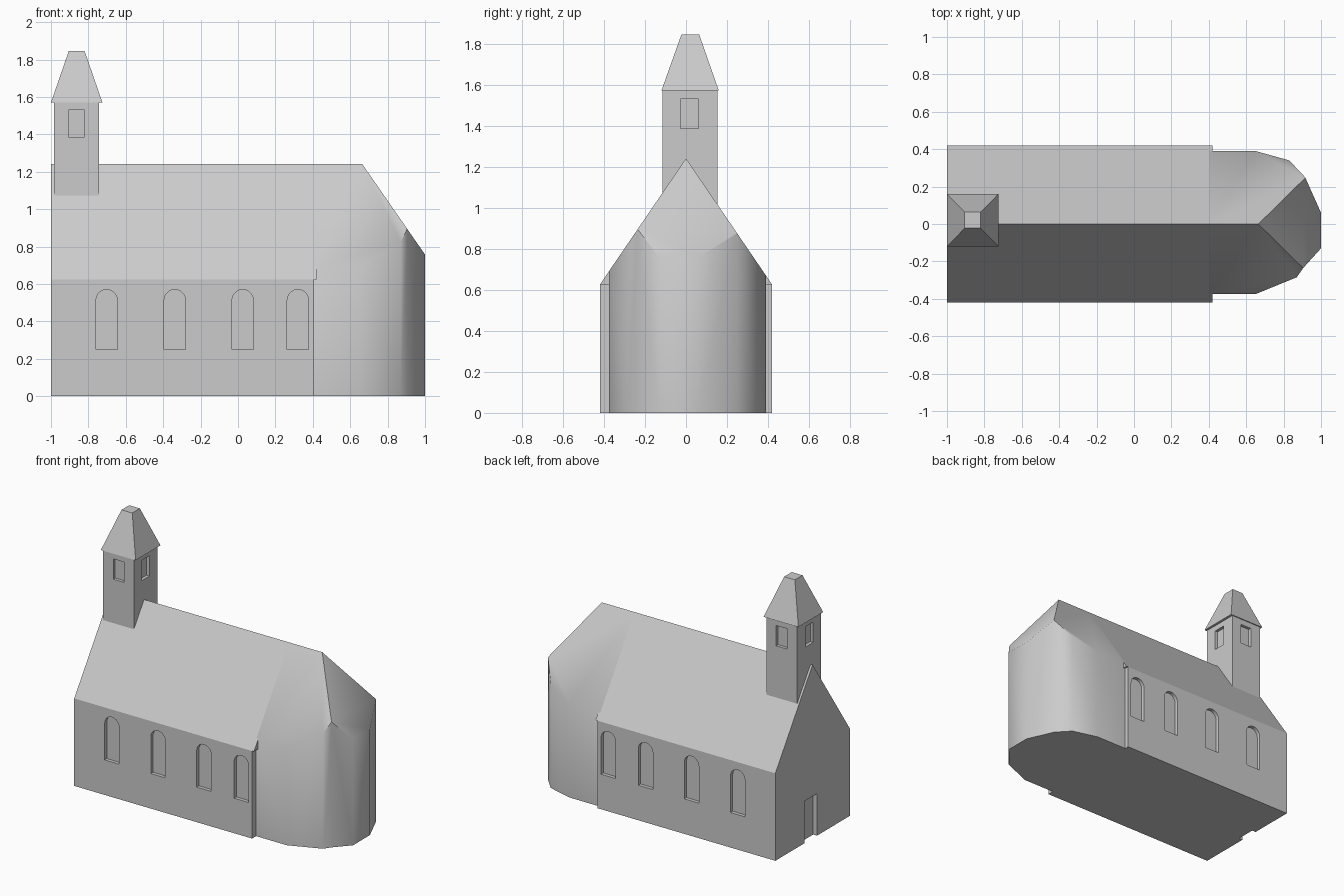
import bpy, bmesh, math
from mathutils import Vector

if "Cube" in bpy.data.objects:
    bpy.data.objects.remove(bpy.data.objects["Cube"])

EAVE, RIDGE, HALF = 0.625, 1.24, 0.42
SLOPE = (RIDGE - EAVE) / HALF

stone = bpy.data.materials.new("light_grey")
stone.diffuse_color = (0.6, 0.6, 0.6, 1)
stone.use_nodes = True
stone.node_tree.nodes["Principled BSDF"].inputs["Base Color"].default_value = stone.diffuse_color


def make(name, bm):
    bmesh.ops.recalc_face_normals(bm, faces=bm.faces)
    mesh = bpy.data.meshes.new(name)
    bm.to_mesh(mesh)
    bm.free()
    mesh.materials.append(stone)
    ob = bpy.data.objects.new(name, mesh)
    bpy.context.collection.objects.link(ob)
    return ob


def loft(name, lower, upper):
    """Solid between two matching outlines."""
    bm = bmesh.new()
    a = [bm.verts.new(p) for p in lower]
    b = [bm.verts.new(p) for p in upper]
    bm.faces.new(a)
    bm.faces.new(b)
    for i in range(len(a)):
        j = (i + 1) % len(a)
        bm.faces.new((a[i], a[j], b[j], b[i]))
    return make(name, bm)


def rect(x0, x1, y0, y1, z):
    return [(x0, y0, z), (x1, y0, z), (x1, y1, z), (x0, y1, z)]


def box(name, x0, x1, y0, y1, z0, z1):
    return loft(name, rect(x0, x1, y0, y1, z0), rect(x0, x1, y0, y1, z1))


def cut(target, cutters):
    for c in cutters:
        c.hide_render = True
        c.hide_set(True)
        m = target.modifiers.new("recess", 'BOOLEAN')
        m.operation, m.solver, m.object = 'DIFFERENCE', 'EXACT', c


# Nave with gable, walls and roof slopes
profile = [(-HALF, 0), (HALF, 0), (HALF, EAVE), (0, RIDGE), (-HALF, EAVE)]
nave = loft("nave", [(-1, y, z) for y, z in profile],
            [(0.405, y, z) for y, z in profile])

# Small roof overhangs beside the apse
for side, label in ((-1, "front"), (1, "back")):
    tri = [(HALF, EAVE), (0.37, EAVE), (0.37, EAVE + 0.05 * SLOPE)]
    loft(label + "_roof_overhang", [(0.40, side * y, z) for y, z in tri],
         [(0.42, side * y, z) for y, z in tri])

# Arched window recesses on both long walls, and the west door
cutters = []
for x in (-0.7025, -0.338, 0.025, 0.32):
    r, top = 0.057, 0.57 - 0.057
    arch = [(x - r, 0.25), (x + r, 0.25)]
    arch += [(x + r * math.cos(math.pi * k / 10), top + r * math.sin(math.pi * k / 10))
             for k in range(11)]
    for s in (-1, 1):
        cutters.append(loft("window_cutter", [(px, s * 0.395, pz) for px, pz in arch],
                            [(px, s * 0.5, pz) for px, pz in arch]))
cutters.append(box("door_cutter", -1.1, -0.97, -0.05, 0.09, -0.1, 0.30))
cut(nave, cutters)

# Rounded apse: plan raised tall, then sliced by the roof planes
plan = [(0.405, 0.39), (0.65, 0.39), (0.83, 0.34), (0.915, 0.25), (1.0, 0.06),
        (1.0, -0.13), (0.905, -0.235), (0.87, -0.285), (0.65, -0.375), (0.405, -0.375)]
apse = loft("apse", [(x, y, 0) for x, y in plan], [(x, y, 1.5) for x, y in plan])
bm = bmesh.new()
bm.from_mesh(apse.data)
ridge_end = Vector((0.665, 0, RIDGE))
for n in ((0, SLOPE, 1), (0, -SLOPE, 1), (1.442, 0, 1)):
    res = bmesh.ops.bisect_plane(bm, geom=bm.verts[:] + bm.edges[:] + bm.faces[:], dist=1e-5,
                                 plane_co=ridge_end, plane_no=Vector(n).normalized(),
                                 clear_outer=True)
    rim = [e for e in res["geom_cut"] if isinstance(e, bmesh.types.BMEdge)]
    bmesh.ops.holes_fill(bm, edges=[e for e in bm.edges if e.is_boundary], sides=0)
bmesh.ops.recalc_face_normals(bm, faces=bm.faces)
bm.to_mesh(apse.data)
bm.free()
bpy.ops.object.select_all(action='DESELECT')
apse.select_set(True)
bpy.context.view_layer.objects.active = apse
bpy.ops.object.shade_smooth_by_angle(angle=math.radians(44))

# Bell tower with an opening on each side
tower = box("tower", -0.985, -0.742, -0.115, 0.153, 0.95, 1.575)
z0, z1, d = 1.385, 1.53, 0.022
cut(tower, [
    box("belfry_cutter", -0.905, -0.82, -0.2, -0.115 + d, z0, z1),
    box("belfry_cutter", -0.905, -0.82, 0.153 - d, 0.25, z0, z1),
    box("belfry_cutter", -1.1, -0.985 + d, -0.028, 0.06, z0, z1),
    box("belfry_cutter", -0.742 - d, -0.65, -0.028, 0.06, z0, z1)])

# Truncated tower roof
loft("tower_roof", rect(-1.0, -0.725, -0.12, 0.16, 1.57),
     rect(-0.905, -0.82, -0.022, 0.064, 1.845))
